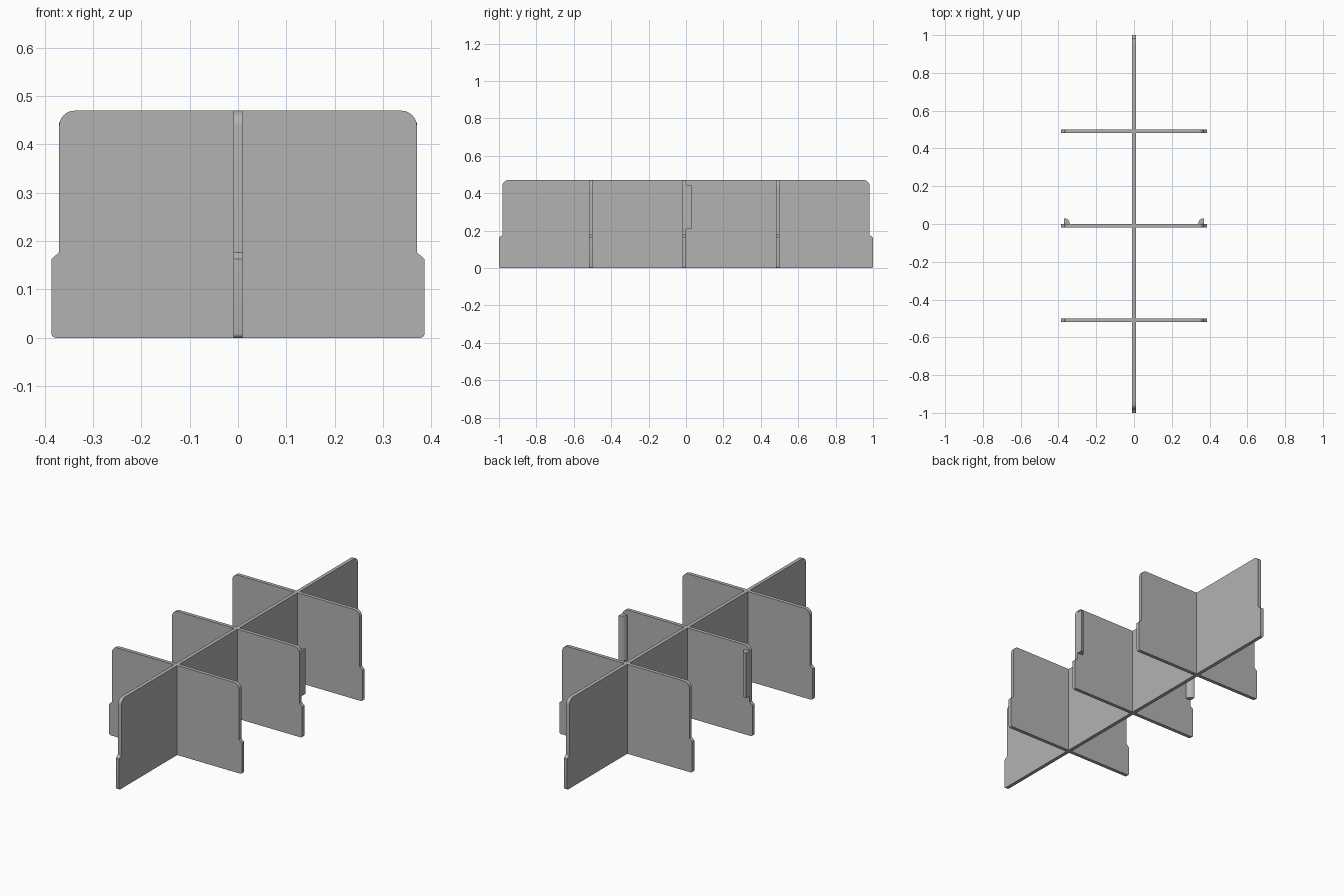
import bpy, bmesh, math
from mathutils import Vector

cube = bpy.data.objects.get("Cube")
if cube:
    bpy.data.objects.remove(cube)

HEIGHT, THICK = 0.47, 0.019
HALF = THICK / 2
CROSS_Y = -0.009

grey = bpy.data.materials.new("grey plastic")
grey.use_nodes = True
grey.diffuse_color = (0.45, 0.45, 0.45, 1)
grey.node_tree.nodes["Principled BSDF"].inputs["Base Color"].default_value = grey.diffuse_color


def arc(cx, cz, r, start, end, steps=8):
    angles = [math.radians(start + (end - start) * i / steps) for i in range(steps + 1)]
    return [(cx + r * math.cos(a), cz + r * math.sin(a)) for a in angles]


def edge_profile(foot, body):
    """Outer edge of a panel, bottom to top: wide foot, sloped step, round top."""
    r, b = 0.032, 0.009
    return (arc(foot - b, b, b, -90, 0, 4)
            + [(foot, 0.163), (body, 0.177)]
            + arc(body - r, HEIGHT - r, r, 0, 90))


def extrude(name, outline, to_world, direction):
    """Prism from a 2D outline placed by to_world and pushed along direction."""
    bm = bmesh.new()
    face = bm.faces.new([bm.verts.new(to_world(u, v)) for u, v in outline])
    out = bmesh.ops.extrude_face_region(bm, geom=[face])
    verts = [g for g in out["geom"] if isinstance(g, bmesh.types.BMVert)]
    bmesh.ops.translate(bm, verts=verts, vec=Vector(direction))
    bmesh.ops.recalc_face_normals(bm, faces=bm.faces)
    mesh = bpy.data.meshes.new(name)
    bm.to_mesh(mesh)
    bm.free()
    mesh.materials.append(grey)
    obj = bpy.data.objects.new(name, mesh)
    bpy.context.collection.objects.link(obj)
    bpy.ops.object.select_all(action="DESELECT")
    obj.select_set(True)
    bpy.context.view_layer.objects.active = obj
    bpy.ops.object.shade_smooth_by_angle(angle=math.radians(30))
    return obj


# Long panel running front to back
back_edge = edge_profile(1.0, 0.982)
front_edge = [(-y, z) for y, z in reversed(back_edge)]
extrude("long_panel", back_edge + front_edge,
        lambda y, z: (-HALF, y, z), (THICK, 0, 0))

# Three cross panels, each a wing on both sides of the long panel
wing = [(HALF, 0)] + edge_profile(0.386, 0.37) + [(HALF, HEIGHT)]
for place, offset in (("front", -0.5), ("middle", 0), ("rear", 0.5)):
    for side, s in (("left", 1), ("right", -1)):
        y0 = CROSS_Y + offset - HALF
        extrude(f"{place}_{side}_wing", wing,
                lambda x, z: (s * x, y0, z), (0, THICK, 0))

# Quarter-round grips behind the outer edges of the middle panel
grip = [(0.37, 0)] + arc(0.37, 0, 0.03, 90, 180)
for side, s in (("left", 1), ("right", -1)):
    extrude(f"{side}_grip", grip,
            lambda x, y: (s * x, CROSS_Y + HALF + y, 0.208), (0, 0, 0.237))
